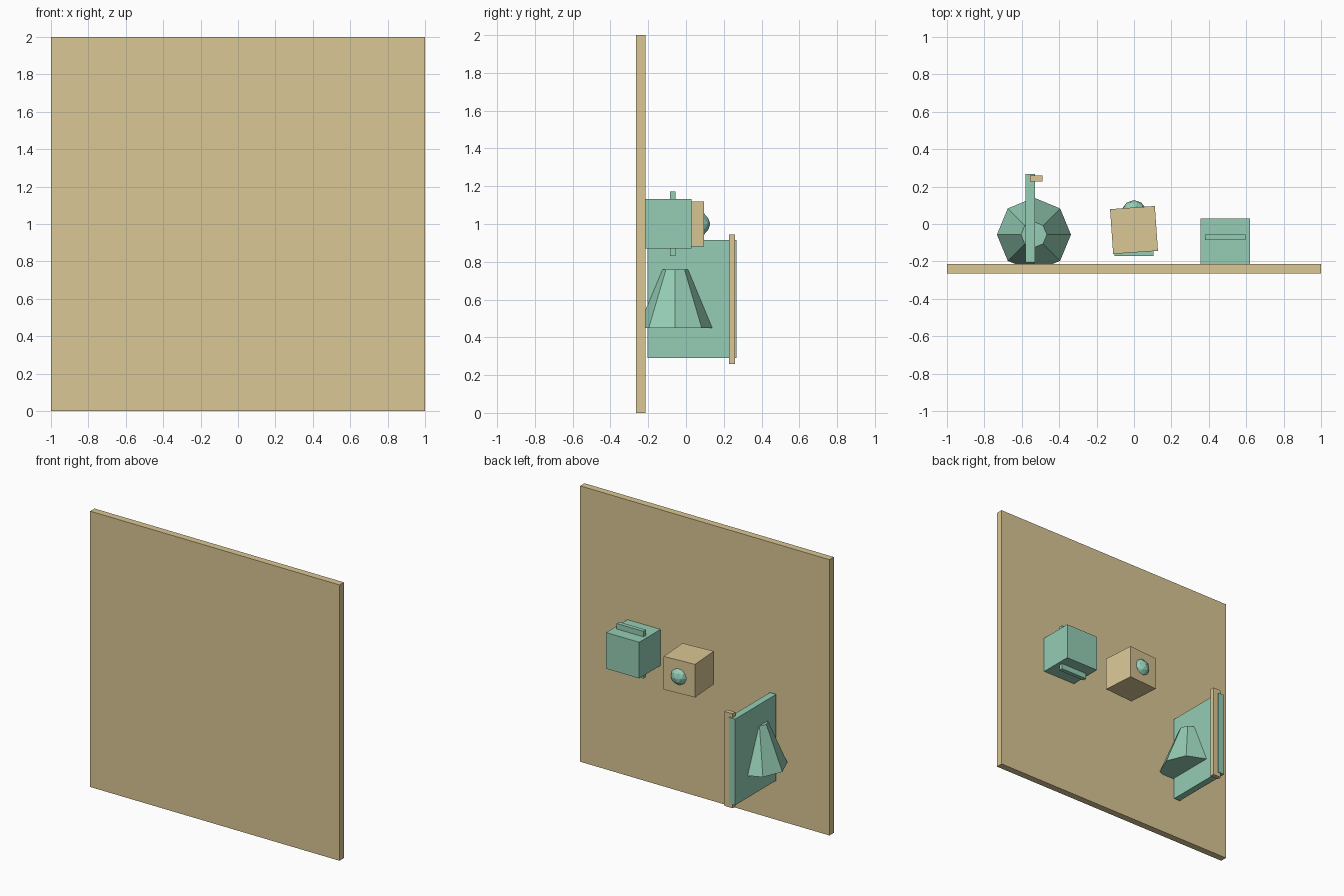
import bpy, math

if "Cube" in bpy.data.objects:
    bpy.data.objects.remove(bpy.data.objects["Cube"])


def material(name, rgb):
    m = bpy.data.materials.new(name)
    m.diffuse_color = (*rgb, 1)
    m.use_nodes = True
    m.node_tree.nodes["Principled BSDF"].inputs["Base Color"].default_value = m.diffuse_color
    return m


TAN = material("tan", (0.70, 0.57, 0.30))
GREEN = material("green", (0.30, 0.61, 0.46))


def finish(name, mat):
    o = bpy.context.object
    o.name = name
    o.data.materials.append(mat)
    return o


def box(name, mat, x, y, z, turn=0):
    """Box from (min, max) ranges, optionally turned about z."""
    ranges = (x, y, z)
    bpy.ops.mesh.primitive_cube_add(size=1, location=[(a + b) / 2 for a, b in ranges],
                                    rotation=(0, 0, math.radians(turn)))
    o = finish(name, mat)
    o.scale = [b - a for a, b in ranges]
    return o


# Backing wall
box("wall", TAN, (-1, 1), (-0.265, -0.215), (0, 2))

# Green block with a slat running through top and bottom
box("green_block", GREEN, (0.355, 0.62), (-0.217, 0.03), (0.87, 1.132))
box("block_slat", GREEN, (0.38, 0.595), (-0.085, -0.055), (0.83, 1.172))

# Slightly turned tan cube, with a knob and a plate on its wall side
box("tan_cube", TAN, (-0.12, 0.12), (-0.152, 0.088), (0.88, 1.12), 4)
box("cube_back_plate", GREEN, (-0.105, 0.105), (-0.17, -0.13), (0.9, 1.1))
bpy.ops.mesh.primitive_ico_sphere_add(subdivisions=2, radius=0.066, location=(0, 0.062, 1))
finish("cube_knob", GREEN)

# Upright panel with a tapered cone through it and an edge strip
box("panel", GREEN, (-0.58, -0.53), (-0.205, 0.267), (0.29, 0.915))
box("edge_strip", TAN, (-0.555, -0.49), (0.228, 0.26), (0.26, 0.945))
bpy.ops.mesh.primitive_cone_add(vertices=8, radius1=0.198, radius2=0.069, depth=0.31,
                                location=(-0.535, -0.057, 0.605))
finish("tapered_cone", GREEN)
